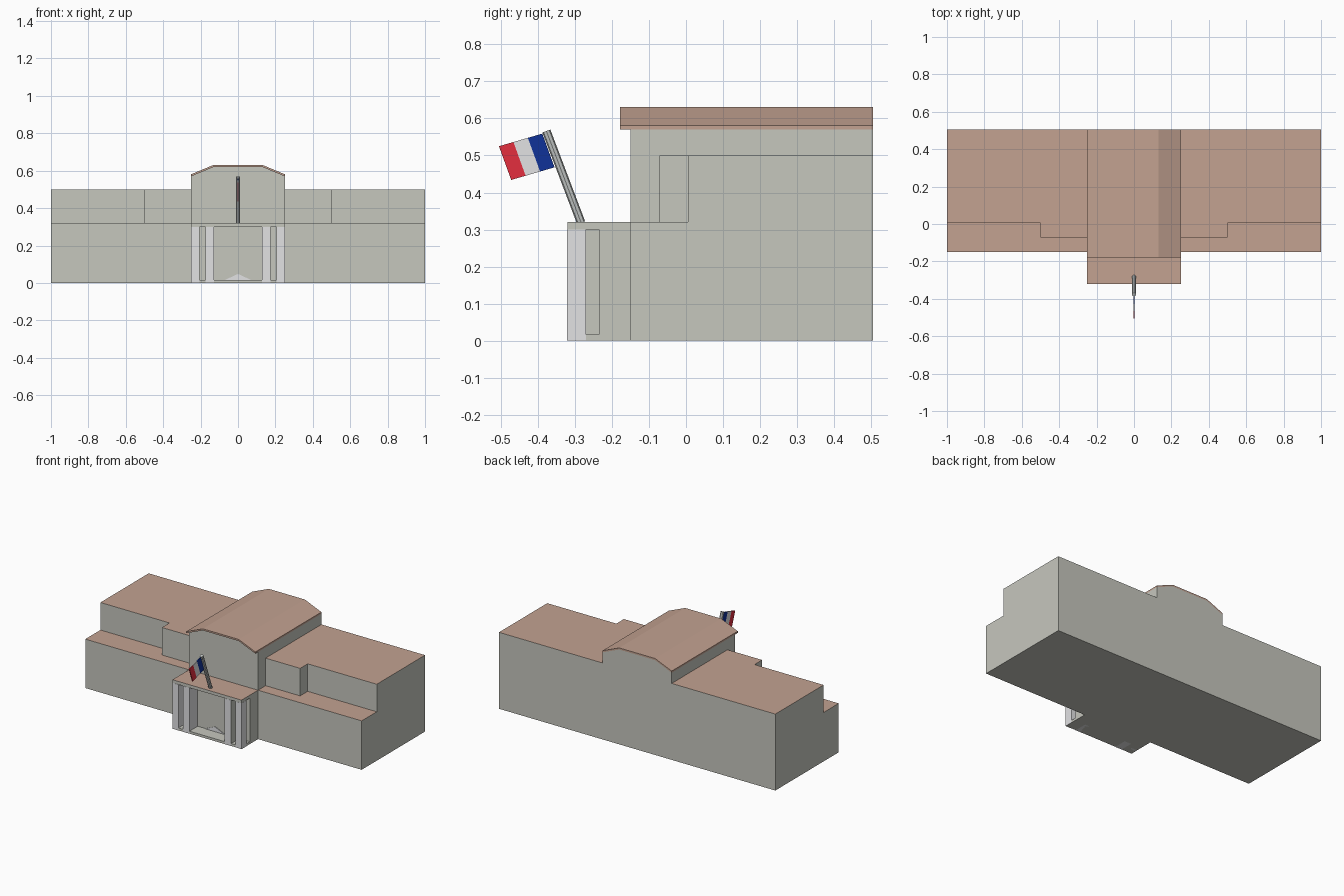
import bpy, bmesh, math
from mathutils import Vector

if "Cube" in bpy.data.objects:
    bpy.data.objects.remove(bpy.data.objects["Cube"])


def material(name, rgb):
    m = bpy.data.materials.new(name)
    lin = [((c / 255 + 0.055) / 1.055) ** 2.4 for c in rgb]
    m.diffuse_color = (*lin, 1)
    m.use_nodes = True
    m.node_tree.nodes["Principled BSDF"].inputs["Base Color"].default_value = m.diffuse_color
    return m


WALL = material("stone grey", (198, 199, 190))
ROOF = material("roof brown", (195, 162, 145))
WHITE = material("white", (226, 226, 228))
RED = material("red", (228, 46, 62))
BLUE = material("blue", (16, 50, 152))
POLE = material("pole grey", (196, 200, 198))


def prism(name, points, offset, mats, rule=None):
    """Extrude a flat polygon of 3D points along offset; rule(normal) gives a material slot."""
    bm = bmesh.new()
    off = Vector(offset)
    a = [bm.verts.new(Vector(p)) for p in points]
    b = [bm.verts.new(Vector(p) + off) for p in points]
    bm.faces.new(a)
    bm.faces.new(b)
    n = len(a)
    for i in range(n):
        bm.faces.new((a[i], a[(i + 1) % n], b[(i + 1) % n], b[i]))
    bmesh.ops.recalc_face_normals(bm, faces=bm.faces)
    bm.normal_update()
    if rule:
        for f in bm.faces:
            f.material_index = rule(f.normal)
    me = bpy.data.meshes.new(name)
    bm.to_mesh(me)
    bm.free()
    for m in mats:
        me.materials.append(m)
    ob = bpy.data.objects.new(name, me)
    bpy.context.collection.objects.link(ob)
    return ob


def plan(name, xy, z0, z1, mats, rule=None):
    return prism(name, [(x, y, z0) for x, y in xy], (0, 0, z1 - z0), mats, rule)


def box(name, x0, x1, y0, y1, z0, z1, mats, rule=None):
    return plan(name, [(x0, y0), (x1, y0), (x1, y1), (x0, y1)], z0, z1, mats, rule)


def top_is_roof(n):
    return 1 if n.z > 0.5 else 0


BACK, FRONT, PORCH = 0.505, -0.15, -0.32
STONE = [WALL, ROOF]

# Ground floor and stepped upper floors
box("ground_floor", -1, 1, FRONT, BACK, 0, 0.32, STONE, top_is_roof)
for s, side in ((-1, "left"), (1, "right")):
    outline = [(0.25, -0.072), (0.5, -0.072), (0.5, 0.006), (1, 0.006), (1, BACK), (0.25, BACK)]
    plan("upper_floor_" + side, [(s * x, y) for x, y in outline], 0.32, 0.5, STONE, top_is_roof)

# Central hall with its faceted roof slab
crown = [(0.25, 0.57), (0.13, 0.62), (-0.13, 0.62), (-0.25, 0.57)]
prism("central_hall", [(-0.25, FRONT, 0.32), (0.25, FRONT, 0.32)] + [(x, FRONT, z) for x, z in crown],
      (0, BACK - FRONT, 0), [WALL])
slab = crown + [(x, z + 0.011) for x, z in reversed(crown)]
prism("central_roof", [(x, -0.178, z) for x, z in slab], (0, BACK + 0.178, 0), [ROOF])

# Porch: back block, floor, lintel
box("porch_wall", -0.25, 0.25, -0.235, FRONT, 0, 0.3, [WALL])
box("porch_floor", -0.25, 0.25, PORCH, -0.235, 0, 0.016, [WALL])
box("porch_roof", -0.25, 0.25, PORCH, FRONT, 0.3, 0.32, STONE, top_is_roof)

# Porch posts: free corner posts and deeper inner piers
for s, side in ((-1, "left"), (1, "right")):
    box("corner_post_" + side, s * 0.207, s * 0.251, PORCH - 0.001, -0.27, 0, 0.3, [WHITE])
    box("inner_pier_" + side, s * 0.127, s * 0.175, PORCH - 0.001, -0.235, 0.0, 0.3, [WHITE, WALL],
        lambda n, s=s: 1 if n.x * s > 0.5 else 0)

# Low pointed plate at the foot of the entrance wall
prism("entrance_plate", [(-0.07, -0.235, 0.016), (0.07, -0.235, 0.016), (0, -0.235, 0.048)],
      (0, -0.004, 0), [WHITE])

# Leaning flagpole
foot, tip = Vector((0, -0.283, 0.318)), Vector((0, -0.377, 0.566))
axis = (tip - foot).normalized()
across = axis.cross(Vector((1, 0, 0)))
ring = [foot + 0.0115 * (math.cos(a) * Vector((1, 0, 0)) + math.sin(a) * across)
        for a in (math.tau * i / 8 for i in range(8))]
prism("flagpole", ring, tip - foot, [POLE])

# Three-striped flag
hoist_top, hoist_low = Vector((-0.003, -0.388, 0.559)), Vector((-0.003, -0.355, 0.468))
fly = Vector((0, -0.117, -0.034))
for i, (name, mat) in enumerate((("blue", BLUE), ("white", WHITE), ("red", RED))):
    p, q = fly * (i / 3), fly * ((i + 1) / 3)
    prism("flag_stripe_" + name, [hoist_top + p, hoist_top + q, hoist_low + q, hoist_low + p],
          (0.006, 0, 0), [mat])
